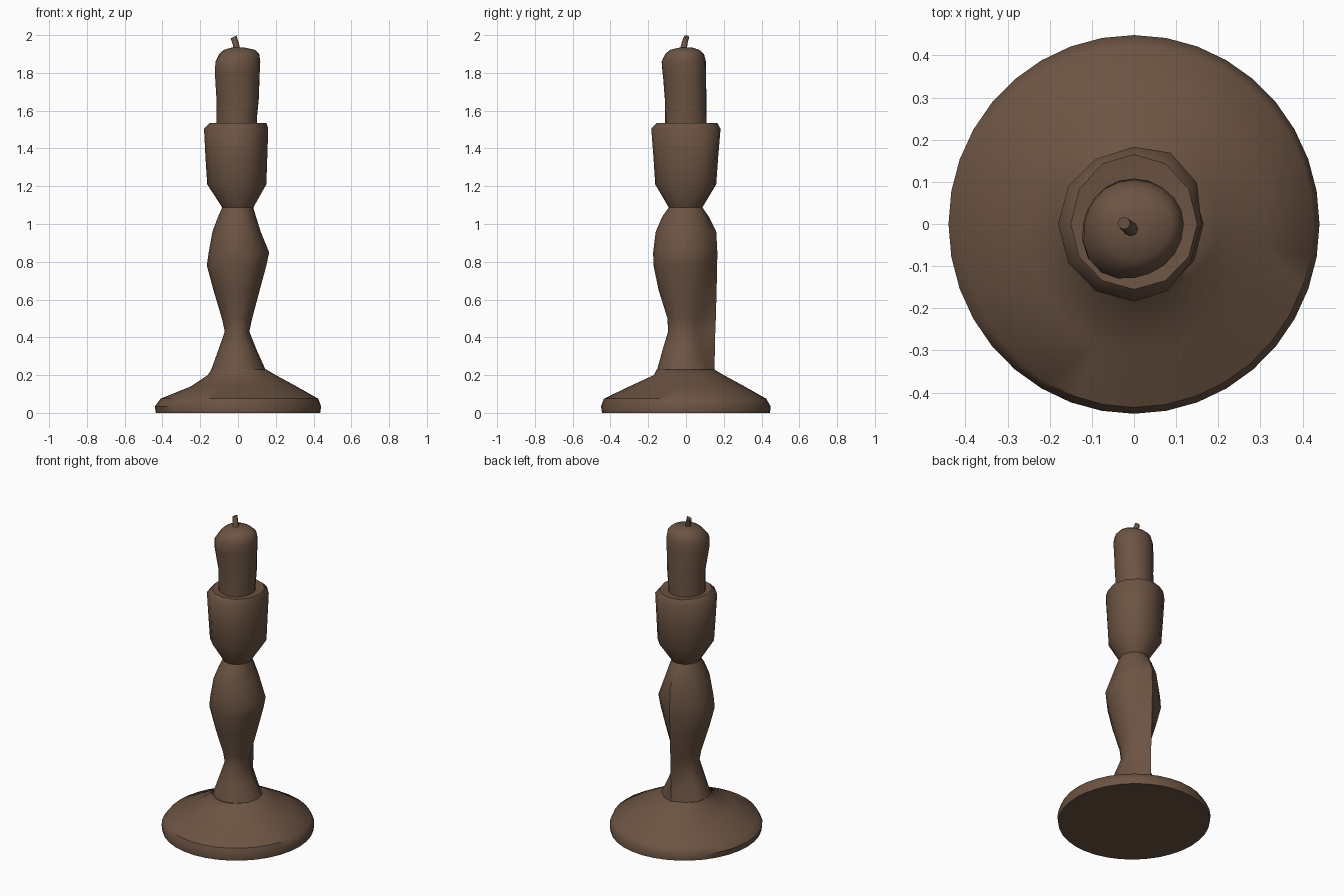
import bpy, bmesh, math
from mathutils import Vector

if "Cube" in bpy.data.objects:
    bpy.data.objects.remove(bpy.data.objects["Cube"])

wood = bpy.data.materials.new("dark brown")
wood.diffuse_color = (0.15, 0.088, 0.056, 1)
wood.use_nodes = True
wood.node_tree.nodes["Principled BSDF"].inputs["Base Color"].default_value = wood.diffuse_color


def finish(bm, name, angle):
    bmesh.ops.recalc_face_normals(bm, faces=bm.faces)
    me = bpy.data.meshes.new(name)
    bm.to_mesh(me)
    bm.free()
    me.materials.append(wood)
    ob = bpy.data.objects.new(name, me)
    bpy.context.collection.objects.link(ob)
    bpy.ops.object.select_all(action='DESELECT')
    ob.select_set(True)
    bpy.context.view_layer.objects.active = ob
    bpy.ops.object.shade_smooth_by_angle(angle=math.radians(angle))
    return ob


def loft(name, rings, n, angle=40, bulge=None):
    """Rings of (z, -x, +x, -y, +y reach, optional back ridge reach).
    bulge = (direction in degrees, amount, lowest z, highest z)."""
    bm = bmesh.new()
    loops = []
    for z, xl, xr, yf, yb, *ridge in rings:
        loop = []
        for i in range(n):
            t = math.tau * i / n
            c, s = math.cos(t), math.sin(t)
            x = c * (xr if c > 0 else xl)
            y = s * (yb if s > 0 else yf)
            if ridge and i == n // 4:
                y = ridge[0]
            if bulge and bulge[2] <= z <= bulge[3]:
                k = bulge[1] * max(0, math.cos(t - math.radians(bulge[0]))) ** 4
                x, y = x + c * k, y + s * k
            loop.append(bm.verts.new((x, y, z)))
        loops.append(loop)
    for a, b in zip(loops, loops[1:]):
        for i in range(n):
            j = (i + 1) % n
            bm.faces.new((a[i], a[j], b[j], b[i]))
    bm.faces.new(loops[0])
    bm.faces.new(loops[-1])
    return finish(bm, name, angle)


# wide round foot
loft("base", [
    (0.00, .435, .435, .445, .445),
    (0.035, .44, .44, .45, .448),
    (0.075, .41, .425, .435, .425),
    (0.14, .25, .31, .30, .31),
    (0.20, .16, .20, .17, .20),
    (0.23, .14, .15, .155, .15)], 36)

# carved stem, with a narrow ridge down its back
loft("stem", [
    (0.22, .145, .15, .155, .14, .15),
    (0.33, .105, .10, .125, .09, .153),
    (0.43, .07, .06, .095, .075, .155),
    (0.50, .085, .075, .098, .085, .158),
    (0.65, .13, .115, .145, .12, .162),
    (0.78, .165, .15, .172, .145, .165),
    (0.85, .155, .165, .174, .15, .166),
    (0.96, .135, .12, .16, .14, .16),
    (1.04, .105, .095, .125, .11, .12),
    (1.09, .082, .08, .09, .085)], 12, 50)

# candle cup, with a nearly flat rim
loft("cup", [
    (1.085, .082, .08, .09, .085),
    (1.21, .163, .145, .163, .155),
    (1.35, .172, .15, .172, .165),
    (1.505, .18, .155, .184, .178),
    (1.535, .15, .15, .155, .165),
    (1.53, .11, .10, .11, .11)], 12, 50, bulge=(45, .02, 1.2, 1.533))

# candle with a rounded top, swollen toward the front left
loft("candle", [
    (1.50, .113, .10, .11, .108),
    (1.56, .115, .10, .11, .108),
    (1.66, .114, .11, .112, .108),
    (1.80, .116, .115, .118, .106),
    (1.86, .113, .118, .123, .105),
    (1.90, .100, .112, .11, .095),
    (1.922, .075, .09, .085, .07),
    (1.935, .03, .03, .03, .03)], 20, 60, bulge=(225, .02, 1.8, 1.87))

# bent wick
bm = bmesh.new()
path = [((-.006, -.014, 1.92), .018), ((-.012, -.008, 1.955), .016),
        ((-.024, .002, 1.99), .015)]
loops = []
for k, (p, r) in enumerate(path):
    tilt = 0.45 if k == 2 else 0.2
    loop = []
    for i in range(8):
        a = math.tau * i / 8
        off = Vector((r * math.cos(a), r * math.sin(a), r * math.cos(a) * tilt))
        loop.append(bm.verts.new(Vector(p) + off))
    loops.append(loop)
for a, b in zip(loops, loops[1:]):
    for i in range(8):
        j = (i + 1) % 8
        bm.faces.new((a[i], a[j], b[j], b[i]))
bm.faces.new(loops[0])
bm.faces.new(loops[-1])
tip = max(bm.verts, key=lambda v: v.co.z)
tip.co.z = 2.0
finish(bm, "wick", 50)
